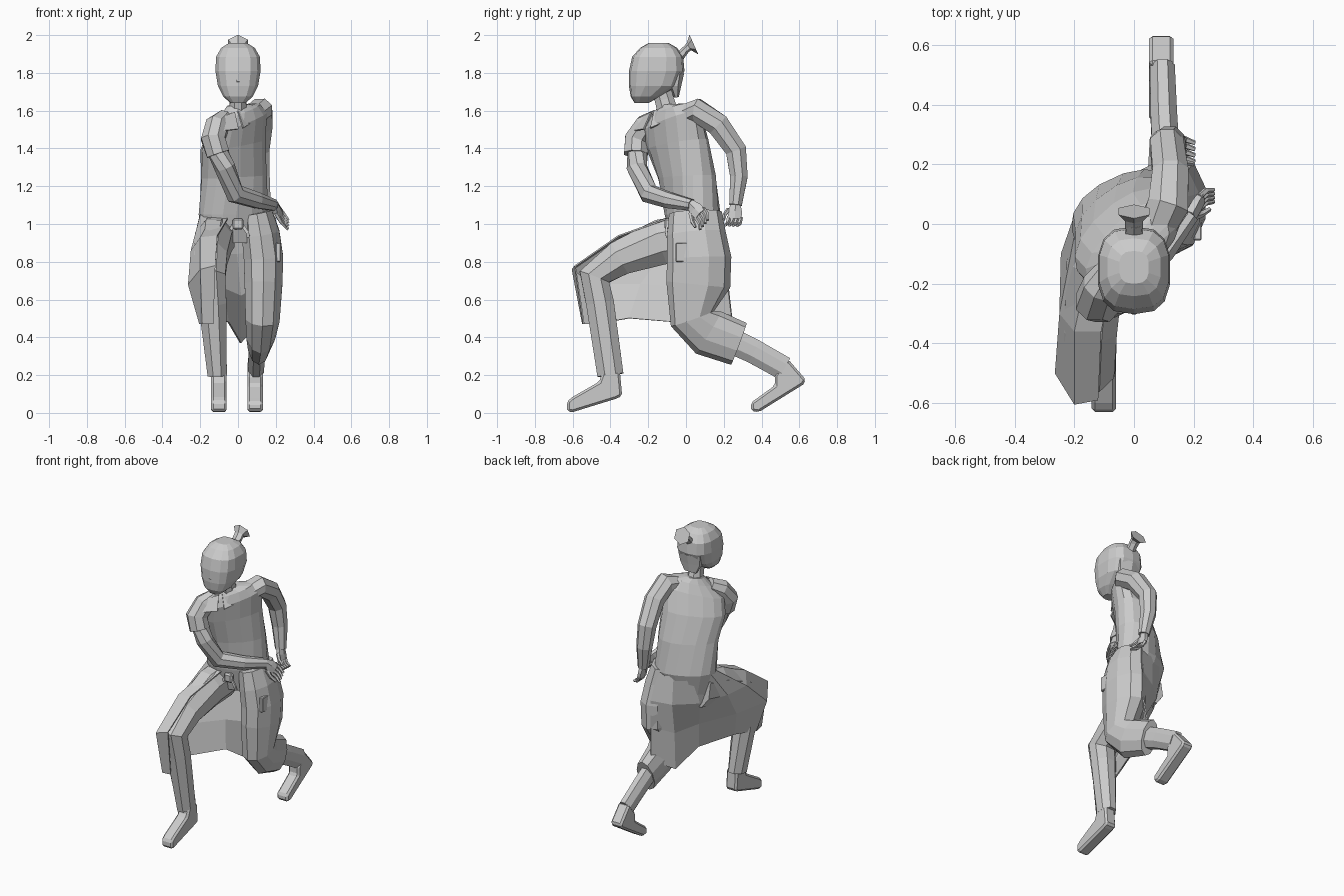
import bpy, bmesh
from math import sin, cos, pi, radians
from mathutils import Vector as V


def make(name, bm):
    bmesh.ops.recalc_face_normals(bm, faces=bm.faces)
    me = bpy.data.meshes.new(name)
    bm.to_mesh(me)
    bm.free()
    ob = bpy.data.objects.new(name, me)
    bpy.context.collection.objects.link(ob)
    return ob


def grid(name, rows, closed=True, caps=True):
    """Skin a list of point rows."""
    bm = bmesh.new()
    vs = [[bm.verts.new(p) for p in r] for r in rows]
    n = len(rows[0])
    for a, b in zip(vs, vs[1:]):
        for i in range(n if closed else n - 1):
            j = (i + 1) % n
            bm.faces.new((a[i], a[j], b[j], b[i]))
    if caps:
        bm.faces.new(vs[0])
        bm.faces.new(vs[-1])
    return make(name, bm)


def ring(c, u, v, a, b, n, e=1.0):
    out = []
    for i in range(n):
        t = 2 * pi * (i + .5) / n
        f = lambda s: (1 if s > 0 else -1) * abs(s) ** e
        out.append(V(c) + u * a * f(cos(t)) + v * b * f(sin(t)))
    return out


def tube(name, pts, radii, n=8, ref=(1, 0, 0)):
    """Tube along points; radii are (along ref, across)."""
    pts = [V(p) for p in pts]
    rows = []
    for i, p in enumerate(pts):
        d = V()
        if i:
            d += (p - pts[i - 1]).normalized()
        if i < len(pts) - 1:
            d += (pts[i + 1] - p).normalized()
        d.normalize()
        u = V(ref)
        u = (u - d * u.dot(d)).normalized()
        rows.append(ring(p, u, d.cross(u), radii[i][0], radii[i][1], n))
    return grid(name, rows)


def prism(name, prof, x0, x1, bevel):
    """Side profile (y, z) extruded across x."""
    bm = bmesh.new()
    f = bm.faces.new([bm.verts.new((x0, y, z)) for y, z in prof])
    r = bmesh.ops.extrude_face_region(bm, geom=[f])
    for v in r['geom']:
        if isinstance(v, bmesh.types.BMVert):
            v.co.x = x1
    ob = make(name, bm)
    m = ob.modifiers.new("Bevel", 'BEVEL')
    m.width = bevel
    m.segments = 1
    return ob


X, Y, Z = V((1, 0, 0)), V((0, 1, 0)), V((0, 0, 1))

# Twisted torso, shoulders turned and tilted
torso = [(-.02, .03, .9, .16, .09, 20, 0), (-.022, .035, 1.05, .195, .13, 25, 0),
         (-.022, .005, 1.25, .19, .125, 35, .05), (-.027, -.045, 1.42, .2, .115, 42, .15),
         (-.003, -.075, 1.54, .195, .095, 44, .3), (.01, -.08, 1.6, .13, .07, 44, .3),
         (0, -.09, 1.63, .06, .05, 40, .1)]
rows = []
for x, y, z, a, b, yaw, tilt in torso:
    w = radians(yaw)
    rows.append(ring((x, y, z), V((cos(w), sin(w), tilt)), V((-sin(w), cos(w), 0)), a, b, 16, .9))
grid("torso", rows)

# Neck and head
tube("neck", [(0, -.09, 1.57), (0, -.115, 1.66), (0, -.14, 1.74)], [(.055, .06), (.045, .055), (.045, .055)])
head = [(1.64, -.235, .04, .037), (1.675, -.215, .08, .078), (1.73, -.172, .108, .13),
        (1.81, -.155, .122, .147), (1.885, -.15, .118, .135), (1.933, -.145, .09, .097), (1.957, -.145, .05, .055)]
grid("head", [ring((0, y, z), X, Y, a, b, 14, .72) for z, y, a, b in head])
tube("nose", [(0, -.29, 1.81), (0, -.298, 1.755), (0, -.285, 1.74)], [(.005, .005), (.01, .007), (.008, .005)], 4)
# Nape hair and tied topknot
tube("nape_hair", [(0, -.055, 1.8), (0, -.06, 1.73), (0, -.05, 1.67)], [(.095, .045), (.085, .035), (.05, .012)], 6)
tube("hair_tie", [(0, -.04, 1.88), (0, .0, 1.925)], [(.034, .026), (.03, .02)], 6)
tube("topknot", [(0, -.01, 1.915), (0, .015, 1.938), (0, .042, 1.95)], [(.034, .018), (.034, .022), (.06, .057)], 6)

# Far arm folded across the body
tube("crossing_sleeve", [(-.07, -.15, 1.56), (-.11, -.21, 1.52), (-.132, -.26, 1.45), (-.105, -.265, 1.37)],
     [(.05, .05), (.066, .066), (.068, .07), (.066, .068)])
tube("crossing_arm", [(-.125, -.255, 1.42), (-.07, -.26, 1.3), (-.015, -.195, 1.16), (.1, -.09, 1.125), (.19, .03, 1.1)],
     [(.055, .055), (.055, .055), (.055, .052), (.045, .042), (.032, .03)], 8, (0, 0, 1))
# Near arm swung back
tube("rear_arm", [(.08, 0, 1.58), (.115, .06, 1.6), (.122, .17, 1.525), (.11, .265, 1.39), (.12, .28, 1.25), (.14, .262, 1.1)],
     [(.065, .06), (.075, .068), (.065, .066), (.06, .06), (.052, .05), (.036, .036)])


def hand(name, wrist, d, across, curl):
    """Tapered palm, four curled fingers and a thumb."""
    w, d, s, c = V(wrist), V(d).normalized(), V(across).normalized(), V(curl).normalized()
    tube(name + "_palm", [w - d * .01, w + d * .035, w + d * .075], [(.028, .024), (.042, .022), (.042, .018)], 6, s)
    for i in range(4):
        b = w + d * .065 + s * (i - 1.5) * .021
        tube(f"{name}_finger_{i + 1}", [b, b + d * .035 + c * .012, b + d * .045 + c * .045],
             [(.012, .012), (.011, .011), (.008, .008)], 5, s)
    b = w + d * .025 + s * .035
    tube(name + "_thumb", [b, b + d * .03 + s * .012 + c * .02, b + d * .055 + s * .006 + c * .045],
         [(.013, .013), (.011, .011), (.008, .008)], 5, d.cross(c))


hand("front_hand", (.19, .03, 1.1), (.34, .5, -.5), (0, -.6, -.75), (.5, -.1, -.6))
hand("rear_hand", (.14, .262, 1.1), (.2, -.06, -1), (0, -1, .05), (.8, -.3, 0))

# Lapel flaps over the chest
for nm, pts in (("near_lapel", [(.0, -.17, 1.6), (.03, -.19, 1.51), (.11, -.07, 1.56), (.13, .02, 1.6)]),
                ("far_lapel", [(-.02, -.18, 1.59), (0, -.22, 1.5), (-.09, -.28, 1.49), (-.12, -.25, 1.55)])):
    bm = bmesh.new()
    bm.faces.new([bm.verts.new(p) for p in pts])
    make(nm, bm).modifiers.new("Thick", 'SOLIDIFY').thickness = .008

# Forward bent trouser leg
tube("front_trouser", [(-.11, .02, .93), (-.13, -.13, .905), (-.145, -.35, .82), (-.15, -.485, .72), (-.135, -.455, .58),
                       (-.11, -.4, .2)],
     [(.1, .13), (.105, .13), (.095, .1), (.09, .09), (.08, .08), (.055, .075)])
# Trailing coat-covered thigh and narrow shin
tube("rear_trouser", [(.1, .05, 1.06), (.12, .055, .95), (.135, .07, .82), (.135, .065, .68), (.13, .035, .5), (.12, .12, .425),
                      (.11, .28, .365)],
     [(.085, .14), (.105, .155), (.11, .17), (.105, .17), (.095, .122), (.08, .13), (.06, .118)], 10)
tube("rear_shin", [(.11, .18, .41), (.1, .36, .325), (.095, .52, .235)], [(.05, .075), (.048, .07), (.045, .068)])

# Shoes
prism("front_shoe", [(-.44, .22), (-.35, .22), (-.338, .09), (-.37, .075), (-.6, .004), (-.63, .008), (-.63, .06), (-.6, .085),
                     (-.46, .165)], -.142, -.06, .012)
prism("rear_shoe", [(.47, .2), (.54, .285), (.635, .175), (.62, .15), (.385, .004), (.345, .01), (.345, .055), (.38, .08),
                    (.47, .145)], .05, .132, .012)

# Long coat skirt, stretched from the forward knee to the trailing leg
cols = [[(-.05, -.08, 1.04), (-.11, -.36, .94), (-.12, -.59, .78), (-.13, -.545, .47)],
        [(-.14, -.09, 1.04), (-.2, -.36, .93), (-.2, -.605, .76), (-.19, -.55, .47)],
        [(-.2, -.04, 1.05), (-.25, -.3, .86), (-.265, -.5, .68), (-.205, -.47, .47)],
        [(-.2, .03, 1.06), (-.245, -.1, .87), (-.215, -.24, .68), (-.16, -.3, .5)],
        [(-.13, .115, 1.07), (-.14, .05, .84), (-.085, -.02, .66), (-.055, -.06, .48)],
        [(-.02, .16, 1.08), (-.01, .165, .84), (.01, .11, .62), (.01, .1, .37)],
        [(.09, .17, 1.08), (.11, .225, .86), (.11, .225, .68), (.09, .25, .46)]]
skirt = grid("coat_skirt", cols, closed=False, caps=False)
skirt.modifiers.new("Thick", 'SOLIDIFY').thickness = .008

# Sash knot with hanging ends, and hip pocket
prism("sash_knot", [(-.115, .97), (-.08, .97), (-.08, 1.03), (-.115, 1.03)], -.03, .03, .01)
for s in (-1, 1):
    tube("sash_end", [(s * .02, -.1, 1.0), (s * .05, -.105, .955), (s * .055, -.1, .93)], [(.012, .008)] * 3, 4)
prism("hip_pocket", [(-.055, .8), (.025, .8), (.025, .9), (-.055, .9)], .2, .226, .004)
